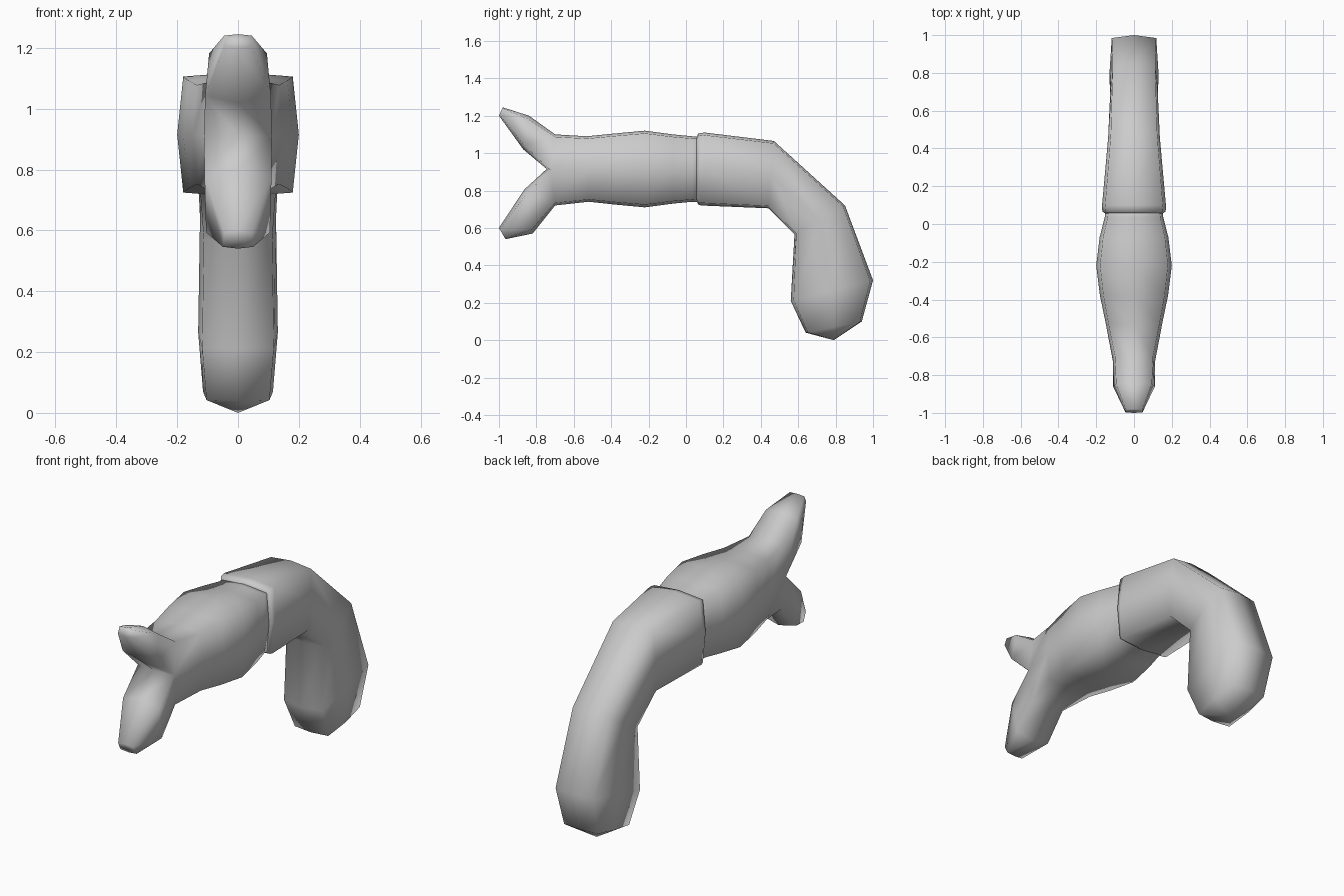
import bpy, bmesh
from mathutils import Vector

if "Cube" in bpy.data.objects:
    bpy.data.objects.remove(bpy.data.objects["Cube"])


def ring(bm, top, bot, w):
    """Boxy eight-sided cross-section between two (y, z) profile points."""
    t, b = Vector((0, *top)), Vector((0, *bot))
    mid, half = (t + b) / 2, (t - b) / 2
    shape = [(0, 1), (.9, .93), (1, 0), (.9, -.93),
             (0, -1), (-.9, -.93), (-1, 0), (-.9, .93)]
    return [bm.verts.new(mid + half * h + Vector((w * x, 0, 0))) for x, h in shape]


def bridge(bm, a, b):
    n = len(a)
    for i in range(n):
        bm.faces.new((a[i], a[(i + 1) % n], b[(i + 1) % n], b[i]))


def loft(bm, sections):
    rings = [ring(bm, *s) for s in sections]
    for a, b in zip(rings, rings[1:]):
        bridge(bm, a, b)
    return rings


def cap(bm, loop, point=None):
    """Close a loop with a fan to a centre point."""
    c = Vector((0, *point)) if point else sum((v.co for v in loop), Vector()) / len(loop)
    c = bm.verts.new(c)
    for i, v in enumerate(loop):
        bm.faces.new((v, loop[(i + 1) % len(loop)], c))


def finish(bm, name):
    bmesh.ops.recalc_face_normals(bm, faces=bm.faces)
    for f in bm.faces:
        f.smooth = True
    me = bpy.data.meshes.new(name)
    bm.to_mesh(me)
    bm.free()
    ob = bpy.data.objects.new(name, me)
    bpy.context.collection.objects.link(ob)
    return ob


def prong(bm, root, sections):
    """Six-sided prong: outer edge and crotch edge points, with half widths."""
    prev = root
    for outer, inner, w, wi in sections:
        o, i = Vector((0, *outer)), Vector((0, *inner))
        d = (i - o)
        spots = [(o, 0), (o + d * .1, w), (i - d * .13, wi),
                 (i, 0), (i - d * .13, -wi), (o + d * .1, -w)]
        cur = [bm.verts.new(p + Vector((x, 0, 0))) for p, x in spots]
        bridge(bm, prev, cur)
        prev = cur
    cap(bm, prev)


# Barrel with a forked front end
bm = bmesh.new()
rings = loft(bm, [
    ((.09, 1.09), (.09, .735), .15),
    ((.035, 1.09), (.035, .74), .155),
    ((-.07, 1.10), (-.07, .73), .182),
    ((-.22, 1.12), (-.22, .71), .20),
    ((-.38, 1.105), (-.38, .725), .18),
    ((-.53, 1.09), (-.52, .74), .15),
    ((-.70, 1.10), (-.70, .72), .112)])
cap(bm, rings[0])
end = rings[-1]
for k in (2, 6):
    end[k].co.y = -.725
crotch = bm.verts.new((0, -.745, .915))
prong(bm, [end[0], end[1], end[2], crotch, end[6], end[7]],
      [((-.84, 1.20), (-.87, 1.02), .095, .108),
       ((-.98, 1.245), (-1.0, 1.20), .045, .045)])
prong(bm, [end[4], end[3], end[2], crotch, end[6], end[5]],
      [((-.82, .57), (-.865, .805), .105, .11),
       ((-.965, .54), (-1.0, .60), .05, .045)])
finish(bm, "forked_barrel")

# Bent handle with a rolled collar at its front
bm = bmesh.new()
rings = loft(bm, [
    ((.055, 1.085), (.055, .745), .15),
    ((.065, 1.105), (.065, .725), .167),
    ((.10, 1.11), (.08, .72), .17),
    ((.47, 1.065), (.44, .705), .137),
    ((.85, .72), (.58, .565), .125),
    ((1.0, .32), (.56, .21), .131),
    ((.94, .10), (.64, .04), .115)])
cap(bm, rings[0])
cap(bm, rings[-1], (.79, .0))
finish(bm, "bent_handle")
